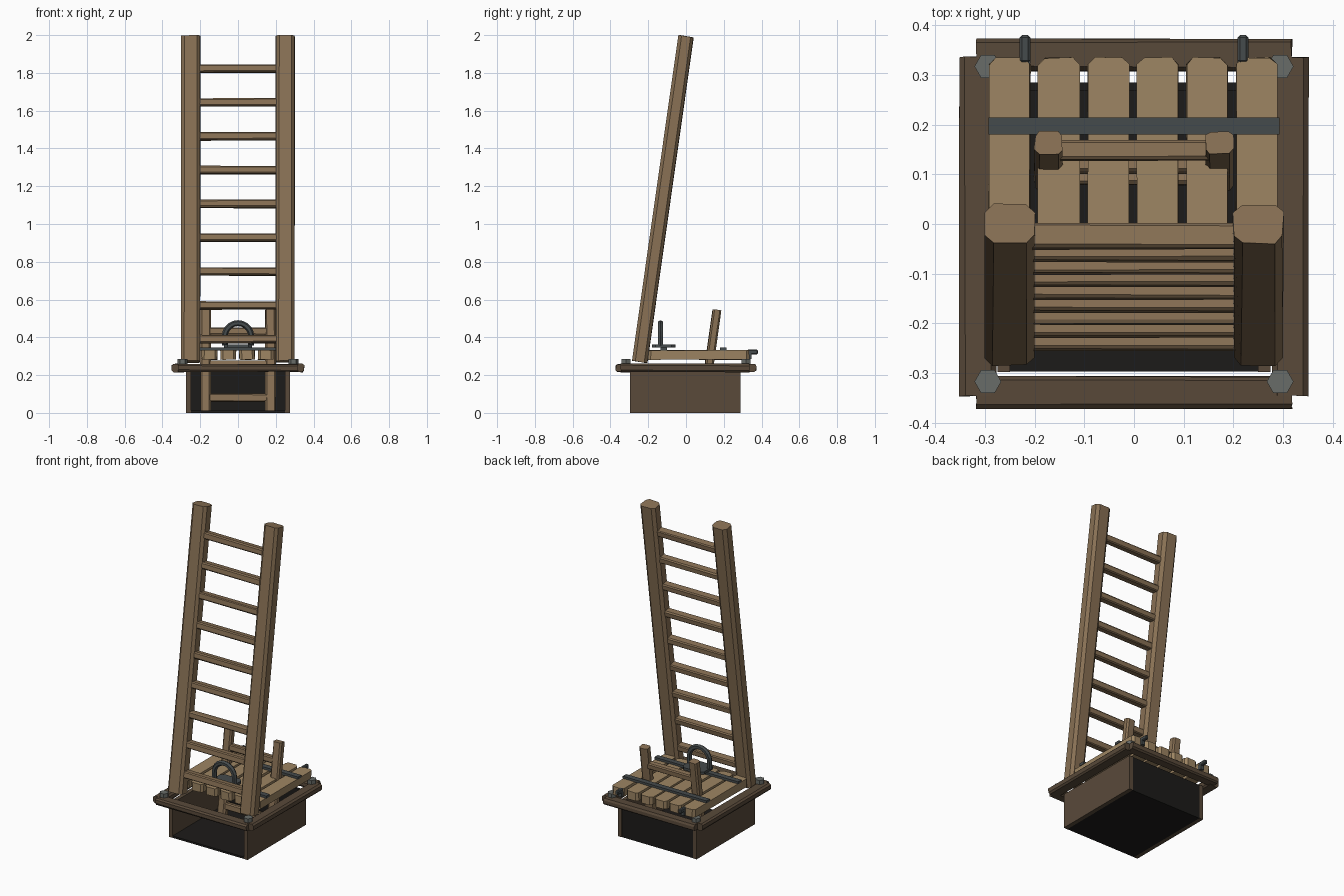
import bpy, bmesh, math, random
from mathutils import Vector, Matrix

if "Cube" in bpy.data.objects:
    bpy.data.objects.remove(bpy.data.objects["Cube"])

random.seed(4)

def material(name, rgb):
    m = bpy.data.materials.new(name)
    m.diffuse_color = (*rgb, 1)
    m.use_nodes = True
    m.node_tree.nodes["Principled BSDF"].inputs["Base Color"].default_value = m.diffuse_color
    return m

LIGHT = material("light_wood", (0.34, 0.235, 0.125))
WOOD = material("wood", (0.25, 0.165, 0.09))
DARK = material("dark_wood", (0.10, 0.068, 0.042))
BLACK = material("shaft_dark", (0.012, 0.011, 0.010))
IRON = material("iron", (0.06, 0.07, 0.072))
BOLT = material("bolt_metal", (0.14, 0.15, 0.14))

def finish(name, bm, mat):
    bmesh.ops.recalc_face_normals(bm, faces=bm.faces)
    me = bpy.data.meshes.new(name)
    bm.to_mesh(me)
    bm.free()
    me.materials.append(mat)
    ob = bpy.data.objects.new(name, me)
    bpy.context.collection.objects.link(ob)
    return ob

def box(name, centre, size, mat, chamfer=0.0, axis=None, tilt=0.0, jitter=0.0):
    """Box tilted about x; chamfers only the edges along `axis`, or all of them."""
    bm = bmesh.new()
    bmesh.ops.create_cube(bm, size=1)
    bmesh.ops.scale(bm, vec=size, verts=bm.verts)
    if chamfer:
        edges = [e for e in bm.edges if axis is None or
                 abs((e.verts[0].co - e.verts[1].co).normalized()[axis]) > 0.9]
        bmesh.ops.bevel(bm, geom=edges, offset=chamfer, segments=1, affect='EDGES')
    for v in bm.verts:
        v.co += Vector([random.uniform(-jitter, jitter) for _ in range(3)])
    bm.transform(Matrix.Translation(centre) @ Matrix.Rotation(tilt, 4, 'X'))
    return finish(name, bm, mat)

def span(name, lo, hi, mat, **kw):
    lo, hi = Vector(lo), Vector(hi)
    return box(name, (lo + hi) / 2, hi - lo, mat, **kw)

# Shaft box: brown sides, dark floor and back, open front
for s in (-1, 1):
    box("shaft_side", (s * 0.262, -0.005, 0.11), (0.026, 0.585, 0.22), DARK)
span("shaft_floor", (-0.25, -0.297, 0), (0.25, 0.285, 0.012), BLACK)
span("shaft_back", (-0.25, 0.268, 0), (0.25, 0.285, 0.22), BLACK)

# Frame beams and corner bolts
for s in (-1, 1):
    box("frame_side_beam", (s * 0.314, -0.005, 0.238), (0.072, 0.68, 0.044), DARK,
        chamfer=0.009, axis=1, jitter=0.002)
    box("frame_cross_beam", (0, s * 0.340, 0.238), (0.635, 0.066, 0.040), DARK,
        chamfer=0.009, axis=0, jitter=0.002)
    for t in (-1, 1):
        bm = bmesh.new()
        bmesh.ops.create_cone(bm, cap_ends=True, segments=6, radius1=0.027, radius2=0.027,
                              depth=0.028, matrix=Matrix.Translation((s * 0.294, t * 0.317, 0.270)) @
                              Matrix.Rotation(math.pi / 2, 4, 'Z'))
        finish("corner_bolt", bm, BOLT)

# Hatch lid planks
for i in range(6):
    box("lid_plank", (-0.2505 + i * 0.0994, 0.067, 0.307), (0.083, 0.535, 0.05), LIGHT,
        chamfer=0.014, axis=2, jitter=0.0015)

# Iron straps, hinges
for y in (-0.118, 0.197):
    box("lid_strap", (0, y, 0.338), (0.585, 0.034, 0.016), IRON)
for s in (-1, 1):
    box("hinge_barrel", (s * 0.2195, 0.352, 0.322), (0.022, 0.056, 0.026), IRON, chamfer=0.005)
    box("hinge_leaf", (s * 0.2195, 0.335, 0.300), (0.022, 0.024, 0.03), IRON)

# Handle: plate and arched ring
box("handle_plate", (0, -0.118, 0.353), (0.15, 0.125, 0.016), IRON, chamfer=0.02, axis=2)
bm = bmesh.new()
R, r, N, S = 0.07, 0.016, 10, 6
path = [(Vector((R, -0.135, 0.358)), 0.0)]
path += [(Vector((R * math.cos(a), -0.135, 0.405 + R * math.sin(a))), a)
         for a in (math.pi * k / N for k in range(N + 1))]
path += [(Vector((-R, -0.135, 0.358)), math.pi)]
rings = []
for p, a in path:
    out = Vector((math.cos(a), 0, math.sin(a)))
    rings.append([bm.verts.new(p + out * r * math.cos(b) + Vector((0, r * math.sin(b), 0)))
                  for b in (2 * math.pi * j / S for j in range(S))])
for A, B in zip(rings, rings[1:]):
    for j in range(S):
        bm.faces.new((A[j], A[(j + 1) % S], B[(j + 1) % S], B[j]))
bm.faces.new(rings[0])
bm.faces.new(rings[-1])
finish("handle_ring", bm, IRON)

# Tall ladder leaning back
def ladder(prefix, low, high, rail_x, rail_size, rung_zs, rung_size, chamfer):
    low, high = Vector((0, *low)), Vector((0, *high))
    d = high - low
    tilt = -math.atan2(d.y, d.z)
    mid = (low + high) / 2
    for s in (-1, 1):
        box(prefix + "_rail", (s * rail_x, mid.y, mid.z), (*rail_size, d.length), WOOD,
            chamfer=chamfer, axis=2, tilt=tilt, jitter=0.002)
    for z in rung_zs:
        y = low.y + d.y * (z - low.z) / d.z
        box(prefix + "_rung", (0, y, z), (2 * rail_x - rail_size[0] + 0.02, *rung_size), WOOD,
            chamfer=0.006, axis=0, tilt=tilt, jitter=0.0015)

ladder("tall_ladder", (-0.245, 0.27), (0, 1.994), 0.25, (0.1, 0.08),
       [0.39 + i * 0.179 for i in range(9)], (0.05, 0.04), 0.017)

# Short ladder going down through the hatch
ladder("shaft_ladder", (0.088, 0.004), (0.164, 0.545), 0.172, (0.056, 0.046),
       [0.08, 0.255, 0.43], (0.04, 0.04), 0.009)
